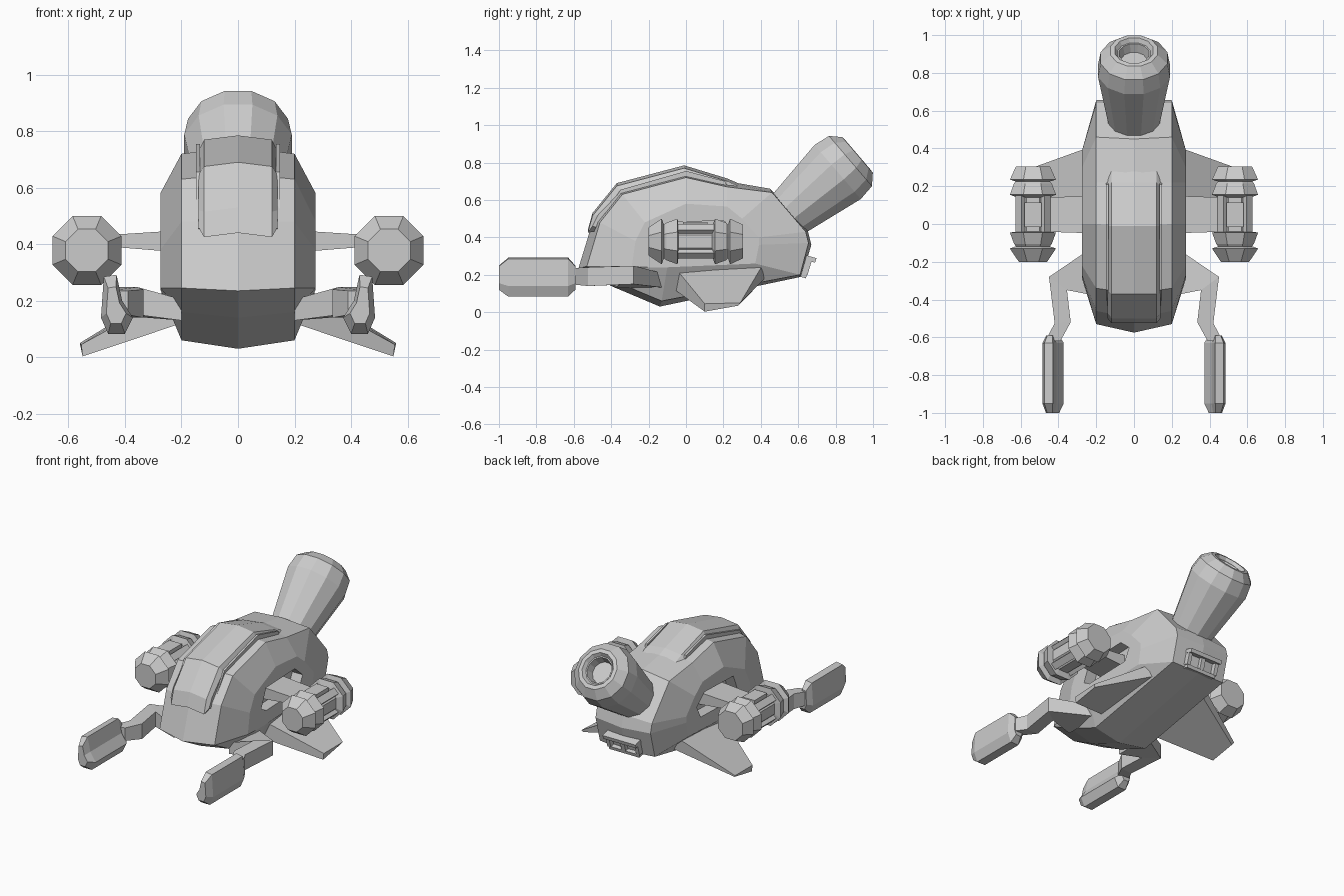
import bpy, bmesh, math
from mathutils import Vector, Matrix

if "Cube" in bpy.data.objects:
    bpy.data.objects.remove(bpy.data.objects["Cube"])


def add_mirror(ob):
    m = ob.modifiers.new("Mirror", 'MIRROR')
    m.use_clip = True


def loft(name, rings, cap_start=True, cap_end=True, mirror=True):
    """Skin a list of equal-length point rings."""
    bm = bmesh.new()
    vs = [[bm.verts.new(p) for p in r] for r in rings]
    n = len(rings[0])
    for a, b in zip(vs, vs[1:]):
        for i in range(n):
            j = (i + 1) % n
            bm.faces.new((a[i], a[j], b[j], b[i]))
    if cap_start:
        bm.faces.new(vs[0])
    if cap_end:
        bm.faces.new(vs[-1])
    bmesh.ops.recalc_face_normals(bm, faces=bm.faces)
    me = bpy.data.meshes.new(name)
    bm.to_mesh(me)
    bm.free()
    ob = bpy.data.objects.new(name, me)
    bpy.context.collection.objects.link(ob)
    if mirror:
        add_mirror(ob)
    return ob


def box(name, center, size, rot=Matrix(), mirror=True):
    c, s = Vector(center), Vector(size) / 2
    quad = [(-1, -1), (1, -1), (1, 1), (-1, 1)]
    rings = [[c + rot.to_3x3() @ Vector((x * s.x, u * s.y, v * s.z)) for u, v in quad] for x in (-1, 1)]
    return loft(name, rings, mirror=mirror)


def turned(name, origin, axis, profile, sides, mirror):
    """Lathe (distance, radius) pairs along an axis."""
    q = Vector(axis).to_track_quat('Z', 'X')
    rings = []
    for d, r in profile:
        ring = []
        for i in range(sides):
            a = 2 * math.pi * (i + 0.5) / sides
            ring.append(Vector(origin) + q @ Vector((r * math.cos(a), r * math.sin(a), d)))
        rings.append(ring)
    return loft(name, rings, mirror=mirror)


def section(x, pts):
    return [(x, y, z) for y, z in pts]


# Hull: side profiles at the centreline, shoulder and flank
keel = [(-.575, .235), (-.50, .48), (-.37, .65), (-.01, .745), (.22, .70), (.45, .66),
        (.65, .44), (.67, .36), (.62, .19), (-.14, .03), (-.40, .14)]
shoulder = [(-.53, .245), (-.46, .48), (-.34, .63), (0, .72), (.22, .67), (.46, .64),
            (.64, .43), (.655, .37), (.61, .20), (-.13, .06), (-.37, .16)]
flank = [(-.29, .245), (-.27, .38), (-.22, .48), (0, .58), (.22, .565), (.30, .50),
         (.39, .40), (.39, .36), (.37, .26), (-.10, .24), (-.20, .24)]
hull = loft("hull", [section(0, keel), section(.2, shoulder), section(.275, flank)], cap_start=False)

# Recess in each flank around the wing root
slot = [(-.15, .36), (-.10, .48), (.20, .49), (.28, .42), (.24, .34), (-.10, .33)]
cutter = loft("flank_recess_cutter", [section(.20, slot), section(.40, slot)])
cutter.hide_render = True
cutter.hide_viewport = False
cutter.display_type = 'WIRE'
cut = hull.modifiers.new("Recess", 'BOOLEAN')
cut.operation = 'DIFFERENCE'
cut.solver = 'EXACT'
cut.object = cutter

# Raised canopy following the hull top
top = [(-.525, .44), (-.50, .53), (-.37, .69), (-.01, .785), (.22, .715), (.29, .685)]
under = [(.24, .64), (-.01, .66), (-.33, .58), (-.44, .44)]
edge = [(y, z - .015) for y, z in top]
low = [(-.50, .46), (-.47, .52), (-.35, .645), (-.01, .73), (.20, .685), (.25, .67)]
loft("canopy", [section(0, top + under), section(.12, edge + under), section(.14, low + under)],
     cap_start=False)
# Thin side rails beside the canopy
rail = [(-.47, .47), (-.35, .655), (0, .755), (.21, .70)]
rail_in = [(y + .02, z - .06) for y, z in reversed(rail)]
loft("canopy_rail", [section(.135, rail + rail_in), section(.148, rail + rail_in)])

# Tail exhaust barrel with a hollow mouth
turned("tail_barrel", (0, .56, .535), (0, .76, .65),
       [(-.10, .13), (0, .142), (.33, .197), (.42, .183), (.47, .13), (.472, .105),
        (.45, .09), (.45, .082), (.40, .07)], 12, False)

# Rear vent: two lips and dividing posts
tilt = Matrix.Rotation(-.285, 4, 'X')
box("vent_upper_lip", (0, .665, .285), (.24, .06, .025), tilt, False)
box("vent_lower_lip", (0, .615, .20), (.22, .06, .022), tilt, False)
box("vent_middle_post", (0, .645, .243), (.03, .03, .08), tilt, False)
box("vent_side_post", (.105, .642, .243), (.025, .04, .08), tilt)

# Wings carrying the engine pods
loft("pod_wing", [
    [(.19, -.05, .37), (.19, .15, .37), (.19, .15, .45), (.19, -.05, .45)],
    [(.50, -.04, .395), (.50, .14, .395), (.50, .14, .43), (.50, -.04, .43)]])

# Engine pods: octagonal, stepped discs at both ends of a ribbed core
k = 1 / math.cos(math.pi / 8)
pod = [(-.20, .075), (-.13, .122), (-.118, .09), (-.105, .10), (-.045, .122), (-.04, .082),
       (.14, .082), (.155, .122), (.215, .10), (.225, .09), (.235, .122), (.305, .09)]
turned("engine_pod", (.535, 0, .378), (0, 1, 0), [(d, r * k) for d, r in pod], 8, True)
for i in range(4):
    a = math.pi / 4 + i * math.pi / 2
    box("pod_rib", (.535 + .088 * math.cos(a), .05, .378 + .088 * math.sin(a)),
        (.04, .20, .045), Matrix.Rotation(-a, 4, 'Y'))
box("pod_top_block", (.535, .05, .465), (.09, .13, .035))

# Lower stabiliser fins
loft("stabiliser_fin", [
    [(.20, -.06, .12), (.20, .42, .18), (.20, .42, .27), (.20, -.06, .24)],
    [(.55, .10, .003), (.55, .28, .035), (.56, .29, .05), (.555, .10, .045)]])

# Forward arms: bent four-sided tube
arm = [((.20, -.11), (.20, -.38), .13, .205), ((.45, -.28), (.355, -.35), .15, .248),
       ((.42, -.525), (.335, -.52), .14, .24), ((.47, -.62), (.39, -.62), .15, .235)]
loft("forward_arm", [[(*o, lo), (*i, lo), (*i, hi), (*o, hi)] for o, i, lo, hi in arm])

# Forearm guards: tilted prism tapering at both ends
guard = [(.43, .292), (.475, .285), (.485, .14), (.46, .083), (.40, .083), (.372, .14), (.41, .20)]
cx, cz = .435, .18
loft("forearm_guard", [[(cx + (x - cx) * s, y, cz + (z - cz) * s) for x, z in guard]
                       for y, s in ((-.59, .6), (-.63, 1), (-.95, 1), (-1, .62))])
